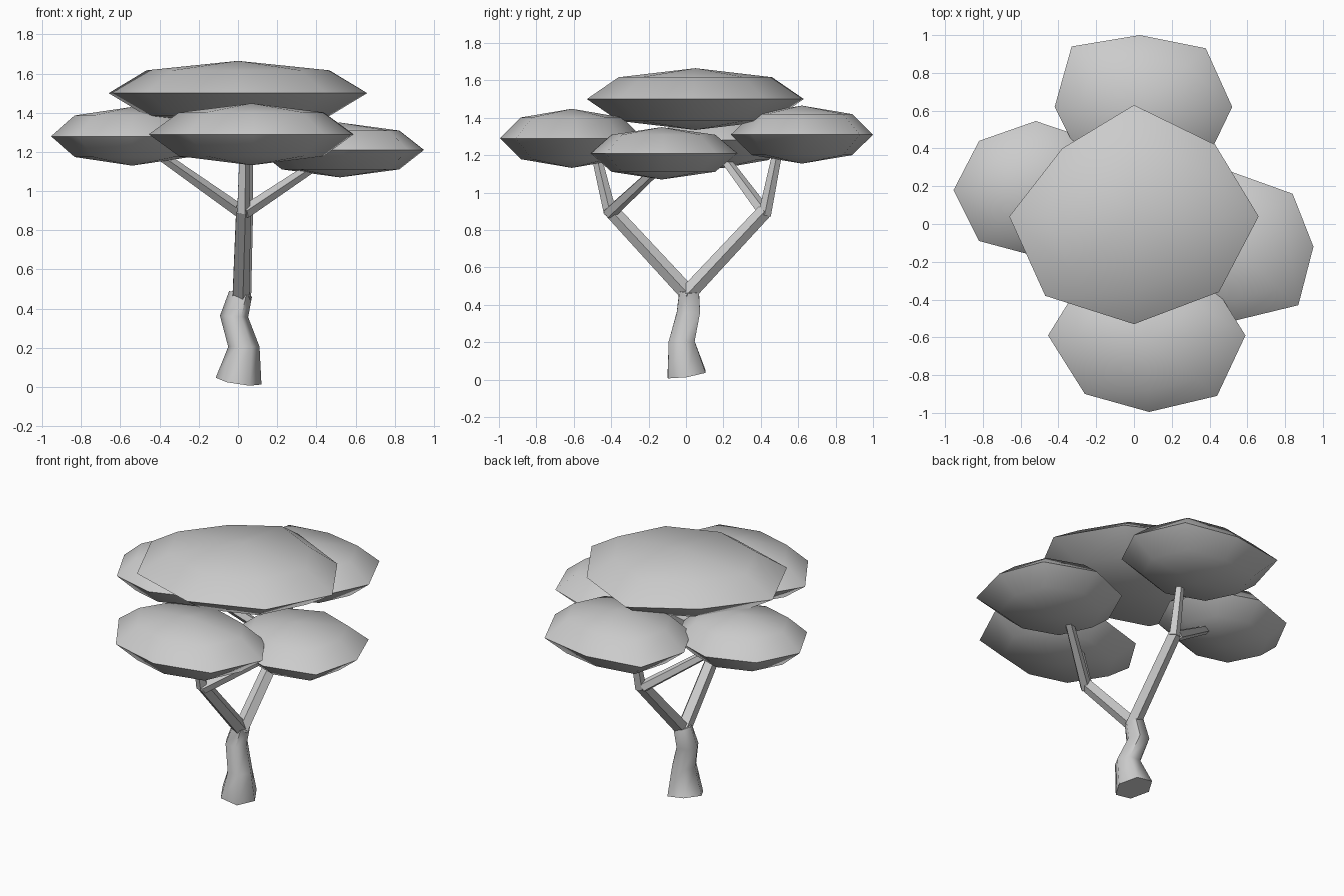
import bpy, bmesh, math
from mathutils import Vector

if "Cube" in bpy.data.objects:
    bpy.data.objects.remove(bpy.data.objects["Cube"])


def finish(bm, name, angle):
    bmesh.ops.recalc_face_normals(bm, faces=bm.faces[:])
    me = bpy.data.meshes.new(name)
    bm.to_mesh(me)
    bm.free()
    ob = bpy.data.objects.new(name, me)
    bpy.context.collection.objects.link(ob)
    bpy.ops.object.select_all(action='DESELECT')
    ob.select_set(True)
    bpy.context.view_layer.objects.active = ob
    bpy.ops.object.shade_smooth_by_angle(angle=math.radians(angle))
    return ob


def bridge(bm, a, b):
    n = len(a)
    for i in range(n):
        bm.faces.new((a[i], a[(i + 1) % n], b[(i + 1) % n], b[i]))


def tube(name, rings, sides, angle):
    """rings: (centre, radius, normal)"""
    bm = bmesh.new()
    loops = []
    for c, r, nrm in rings:
        q = Vector((0, 0, 1)).rotation_difference(Vector(nrm))
        loops.append([bm.verts.new(Vector(c) + q @ Vector(
            (r * math.cos(math.tau * i / sides), r * math.sin(math.tau * i / sides), 0)))
            for i in range(sides)])
    for a, b in zip(loops, loops[1:]):
        bridge(bm, a, b)
    bm.faces.new(loops[0])
    bm.faces.new(loops[-1])
    return finish(bm, name, angle)


def branch(name, p, q, r0, r1):
    d = Vector(q) - Vector(p)
    tube(name, [(p, r0, d), (q, r1, d)], 5, 30)


def canopy(name, centre, half, outline):
    """Flattened eight-sided blob: equator outline with smaller rings above and below"""
    bm = bmesh.new()
    cx, cy, cz = centre
    k = math.sqrt(0.5)
    loops = [[bm.verts.new((cx + s * (x - cx), cy + s * (y - cy), cz + half * h))
              for x, y in outline] for s, h in ((k, -k), (1, 0), (k, k))]
    for a, b in zip(loops, loops[1:]):
        bridge(bm, a, b)
    for loop, h in ((loops[0], -half), (loops[2], half)):
        tip = bm.verts.new((cx, cy, cz + h))
        for i in range(8):
            bm.faces.new((loop[i], loop[(i + 1) % 8], tip))
    finish(bm, name, 50)


# crooked trunk with tilted cut base
tube("trunk", [((0.003, 0.003, 0.03), 0.118, (0.15, -0.15, 1)),
               ((0.03, -0.023, 0.205), 0.08, (0, 0, 1)),
               ((-0.02, 0.013, 0.36), 0.072, (0.05, 0, 1)),
               ((0.013, 0.017, 0.475), 0.06, (0.25, 0.05, 1))], 6, 60)

# main fork
front_node, back_node = (0.025, -0.405, 0.91), (0.035, 0.42, 0.90)
branch("front_limb", (0.01, 0.02, 0.45), front_node, 0.047, 0.042)
branch("back_limb", (0.02, 0.0, 0.45), back_node, 0.047, 0.042)

# upper branches
branch("front_branch", (0.025, -0.405, 0.89), (0.03, -0.48, 1.20), 0.036, 0.027)
branch("right_branch", (0.03, -0.41, 0.89), (0.42, -0.13, 1.15), 0.036, 0.027)
branch("back_branch", (0.04, 0.42, 0.88), (0.05, 0.49, 1.22), 0.036, 0.027)
branch("left_branch", (0.02, 0.42, 0.89), (-0.42, 0.19, 1.20), 0.036, 0.027)

# foliage
canopy("top_foliage", (0.0, 0.05, 1.5), 0.165,
       [(0.66, 0.04), (0.43, 0.42), (0, 0.63), (-0.38, 0.4),
        (-0.66, 0.04), (-0.47, -0.38), (0, -0.53), (0.45, -0.36)])
canopy("front_foliage", (0.07, -0.61, 1.29), 0.158,
       [(0.59, -0.59), (0.44, -0.35), (0.07, -0.23), (-0.3, -0.34),
        (-0.455, -0.59), (-0.26, -0.9), (0.08, -0.995), (0.44, -0.91)])
canopy("back_foliage", (0.05, 0.62, 1.31), 0.155,
       [(0.52, 0.62), (0.38, 0.93), (0.03, 1.0), (-0.33, 0.94),
        (-0.42, 0.62), (-0.29, 0.36), (0.05, 0.24), (0.39, 0.35)])
canopy("left_foliage", (-0.54, 0.19, 1.28), 0.15,
       [(-0.12, 0.19), (-0.24, 0.45), (-0.52, 0.545), (-0.82, 0.44),
        (-0.955, 0.18), (-0.82, -0.09), (-0.54, -0.165), (-0.24, -0.06)])
canopy("right_foliage", (0.52, -0.13, 1.21), 0.14,
       [(0.95, -0.12), (0.84, 0.16), (0.52, 0.275), (0.22, 0.15),
        (0.1, -0.12), (0.23, -0.4), (0.54, -0.51), (0.87, -0.43)])
